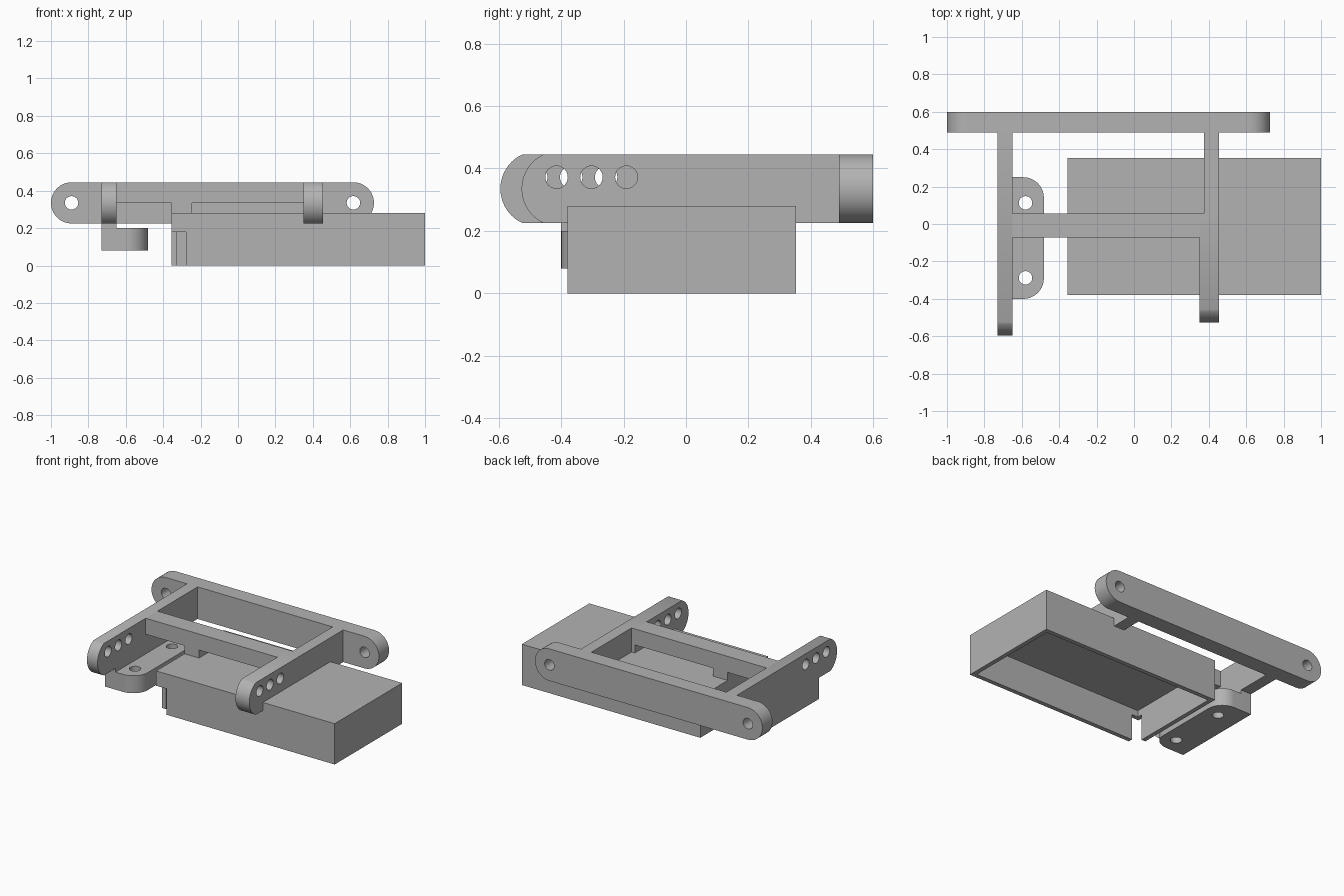
import bpy, bmesh, math
from mathutils import Vector

if "Cube" in bpy.data.objects:
    bpy.data.objects.remove(bpy.data.objects["Cube"], do_unlink=True)

grey = bpy.data.materials.new("plain_grey")
grey.use_nodes = True
grey.diffuse_color = (0.45, 0.45, 0.45, 1)
grey.node_tree.nodes["Principled BSDF"].inputs["Base Color"].default_value = (0.45, 0.45, 0.45, 1)

# Where an outline point (a, b) and a depth d land for each extrusion axis
PLACE = {"x": lambda a, b, d: Vector((d, a, b)),
         "y": lambda a, b, d: Vector((a, d, b)),
         "z": lambda a, b, d: Vector((a, b, d))}


def prism(name, outline, axis, lo, hi):
    """Extrude a flat outline along an axis."""
    bm = bmesh.new()
    place = PLACE[axis]
    face = bm.faces.new([bm.verts.new(place(a, b, lo)) for a, b in outline])
    ext = bmesh.ops.extrude_face_region(bm, geom=[face])
    moved = [g for g in ext["geom"] if isinstance(g, bmesh.types.BMVert)]
    bmesh.ops.translate(bm, verts=moved, vec=place(0, 0, hi - lo))
    bmesh.ops.recalc_face_normals(bm, faces=bm.faces)
    mesh = bpy.data.meshes.new(name)
    bm.to_mesh(mesh)
    bm.free()
    mesh.materials.append(grey)
    ob = bpy.data.objects.new(name, mesh)
    bpy.context.collection.objects.link(ob)
    return ob


def box(name, x, y, z):
    return prism(name, [(x[0], y[0]), (x[1], y[0]), (x[1], y[1]), (x[0], y[1])], "z", *z)


def arc(ca, cb, r, start, end, steps=20):
    angles = [math.radians(start + (end - start) * i / steps) for i in range(steps + 1)]
    return [(ca + r * math.cos(t), cb + r * math.sin(t)) for t in angles]


def drill(ob, axis, centres, lo, hi, r=0.036):
    for a, b in centres:
        cut(ob, prism("drill", arc(a, b, r, 0, 348.75, 31), axis, lo, hi))


def cut(ob, cutter):
    mod = ob.modifiers.new("cut", "BOOLEAN")
    mod.operation, mod.solver, mod.object = "DIFFERENCE", "EXACT", cutter
    cutter.hide_render = True
    bpy.context.view_layer.objects.active = ob
    bpy.ops.object.modifier_apply(modifier=mod.name)
    bpy.data.objects.remove(cutter, do_unlink=True)


def smooth(ob):
    bpy.ops.object.select_all(action="DESELECT")
    ob.select_set(True)
    bpy.context.view_layer.objects.active = ob
    bpy.ops.object.shade_smooth_by_angle(angle=math.radians(30))


BOTTOM, TOP = 0.225, 0.445
MID, HALF = (BOTTOM + TOP) / 2, (TOP - BOTTOM) / 2

# Rear bar with round ends and a hole at each end
ends = (-1 + HALF, 0.727 - HALF)
rear_bar = prism("rear_bar", arc(ends[0], MID, HALF, 90, 270) + arc(ends[1], MID, HALF, -90, 90),
                 "y", 0.49, 0.6)
drill(rear_bar, "y", [(x, MID) for x in ends], 0.4, 0.7)
smooth(rear_bar)


# Arms with a rounded front tip and three holes
def arm(name, x0, x1, tip, back, first_hole):
    r = 0.121
    half = math.degrees(math.asin(HALF / r))
    outline = arc(tip + r, MID, r, 180 - half, 180 + half) + [(back, BOTTOM), (back, TOP)]
    ob = prism(name, outline, "x", x0, x1)
    drill(ob, "x", [(first_hole + 0.112 * i, 0.372) for i in range(3)], x0 - 0.1, x1 + 0.1)
    smooth(ob)


arm("right_arm", -0.73, -0.65, -0.595, 0.49, -0.48)
arm("left_arm", 0.35, 0.455, -0.527, 0.055, -0.415)
box("left_arm_rear", (0.375, 0.455), (0.055, 0.49), (BOTTOM, TOP))

# Cross bar and the post joining it to the housing
box("cross_bar", (-0.65, 0.35), (-0.073, 0.055), (MID, TOP))
box("post", (-0.355, -0.245), (-0.073, 0.055), (0.28, MID))

# Mounting plate under the right arm
R = 0.11
plate = prism("mounting_plate",
              [(-0.73, 0.25), (-0.73, -0.4)]
              + arc(-0.482 - R, -0.4 + R, R, -90, 0) + arc(-0.482 - R, 0.25 - R, R, 0, 90),
              "z", 0.08, 0.2)
drill(plate, "z", [(-0.58, 0.113), (-0.58, -0.288)], 0, 0.3)
smooth(plate)
box("plate_riser", (-0.73, -0.65), (-0.4, 0.25), (0.2, BOTTOM))

# Hollow housing, open below, with a cable notch in one corner
housing = box("housing", (-0.355, 1), (-0.38, 0.352), (0, 0.28))
cut(housing, box("cavity", (-0.325, 0.97), (-0.35, 0.322), (-0.1, 0.222)))
cut(housing, box("notch", (-0.5, -0.277), (-0.5, -0.315), (-0.1, 0.178)))
